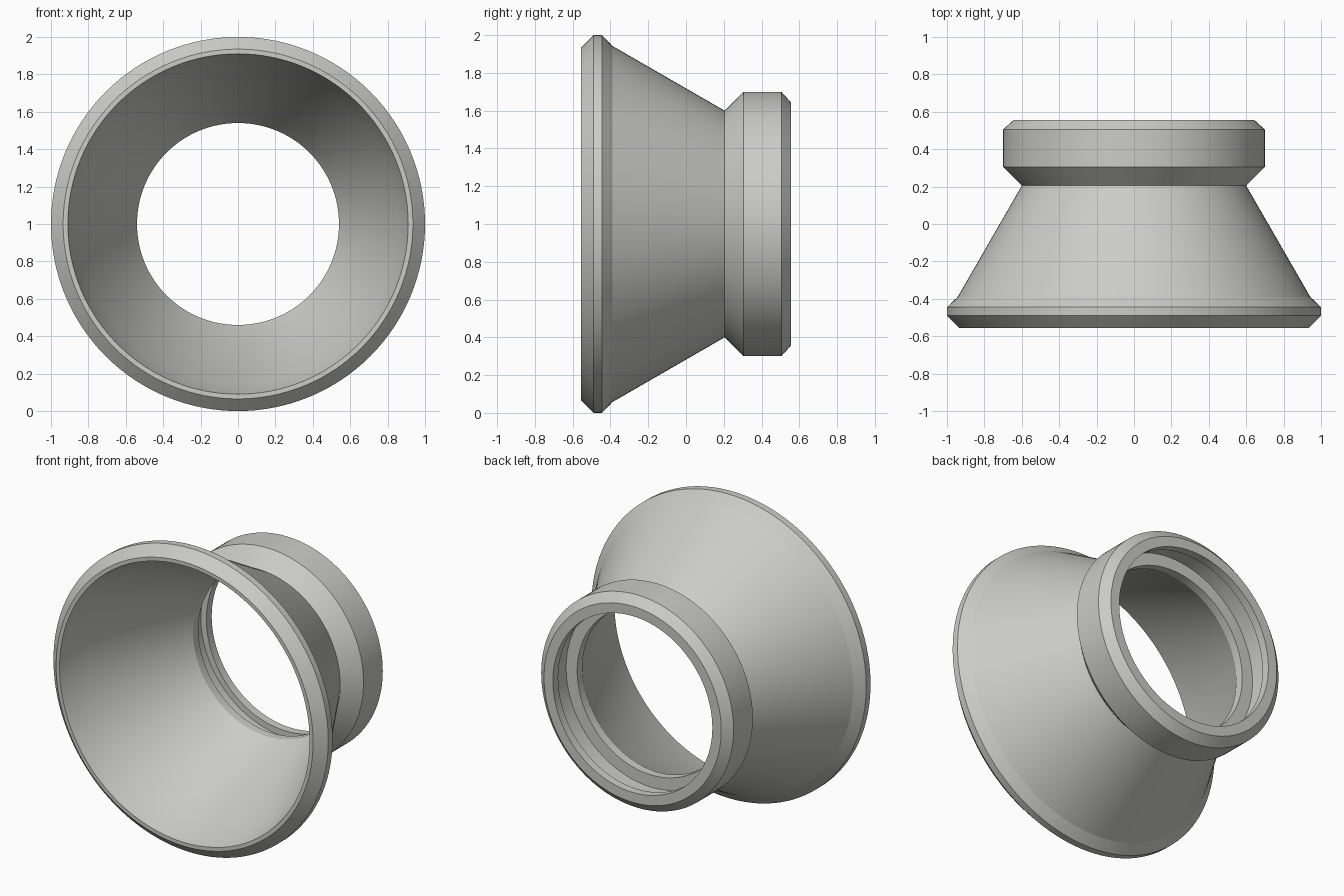
import bpy, bmesh, math

if "Cube" in bpy.data.objects:
    bpy.data.objects.remove(bpy.data.objects["Cube"])

SEGMENTS = 128

# Closed wall profile as (y, radius): outside front to back, then inside back to front
profile = [
    (-0.555, 0.935), (-0.49, 1.0), (-0.445, 1.0), (-0.39, 0.943),   # flared front rim
    (0.205, 0.60),                                                   # waist
    (0.305, 0.70), (0.505, 0.70), (0.555, 0.645),                    # rear collar
    (0.555, 0.58), (0.50, 0.58), (0.50, 0.62), (0.36, 0.62),         # collar groove
    (0.36, 0.54), (0.305, 0.54), (0.235, 0.58),                      # inner lip
    (-0.33, 0.85), (-0.555, 0.91),                                   # funnel and mouth
]


def revolve(name, points, material):
    """Spin a closed profile about the y axis, at height z = 1."""
    bm = bmesh.new()
    rings = []
    for y, r in points:
        ring = []
        for i in range(SEGMENTS):
            a = 2 * math.pi * i / SEGMENTS
            ring.append(bm.verts.new((r * math.sin(a), y, 1 + r * math.cos(a))))
        rings.append(ring)
    for k, ring in enumerate(rings):
        nxt = rings[(k + 1) % len(rings)]
        for i in range(SEGMENTS):
            j = (i + 1) % SEGMENTS
            bm.faces.new((ring[i], ring[j], nxt[j], nxt[i]))
    bmesh.ops.recalc_face_normals(bm, faces=bm.faces)
    mesh = bpy.data.meshes.new(name)
    bm.to_mesh(mesh)
    bm.free()
    mesh.materials.append(material)
    obj = bpy.data.objects.new(name, mesh)
    bpy.context.collection.objects.link(obj)
    bpy.context.view_layer.objects.active = obj
    obj.select_set(True)
    bpy.ops.object.shade_smooth_by_angle(angle=math.radians(12))
    return obj


grey = bpy.data.materials.new("light_grey")
grey.diffuse_color = (0.6, 0.6, 0.58, 1)
grey.use_nodes = True
grey.node_tree.nodes["Principled BSDF"].inputs["Base Color"].default_value = grey.diffuse_color

# Flared adapter with a collar at the back
revolve("funnel_adapter", profile, grey)
